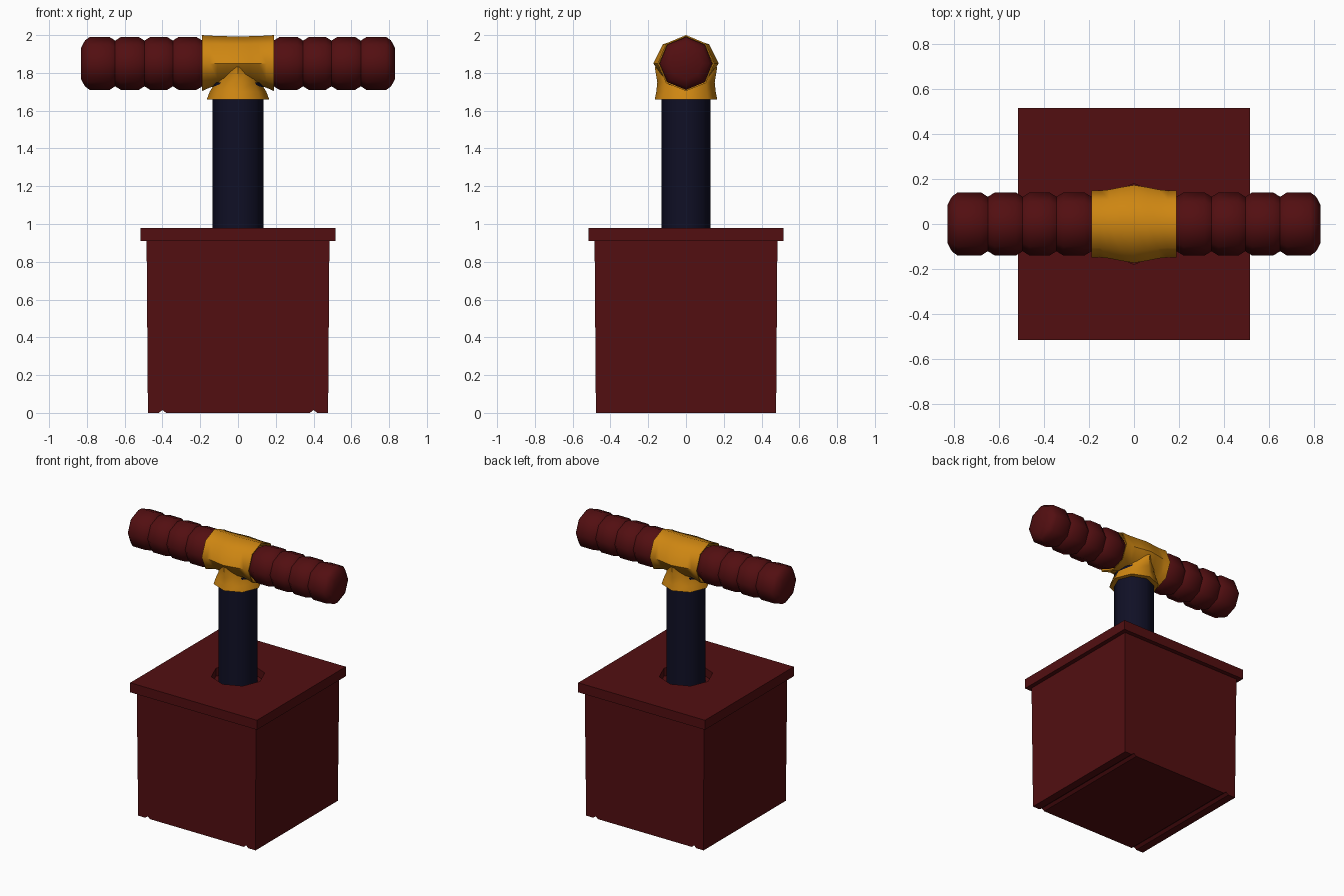
import bpy, bmesh, math
from mathutils import Vector

if "Cube" in bpy.data.objects:
    bpy.data.objects.remove(bpy.data.objects["Cube"])

def material(name, rgb):
    m = bpy.data.materials.new(name)
    m.diffuse_color = (*rgb, 1)
    m.use_nodes = True
    m.node_tree.nodes["Principled BSDF"].inputs["Base Color"].default_value = m.diffuse_color
    return m

RED = material("dark red", (0.085, 0.0045, 0.0055))
NAVY = material("dark navy", (0.005, 0.005, 0.019))
GOLD = material("golden yellow", (0.62, 0.24, 0.006))

def finish(name, bm, mat, smooth=None):
    bmesh.ops.recalc_face_normals(bm, faces=bm.faces)
    me = bpy.data.meshes.new(name)
    bm.to_mesh(me)
    bm.free()
    me.materials.append(mat)
    ob = bpy.data.objects.new(name, me)
    bpy.context.collection.objects.link(ob)
    if smooth:
        bpy.ops.object.select_all(action='DESELECT')
        ob.select_set(True)
        bpy.context.view_layer.objects.active = ob
        bpy.ops.object.shade_smooth_by_angle(angle=math.radians(smooth))
    return ob

def loft(name, rings, mat, smooth=None, closed=False):
    """Skin a list of equal-sized point rings, capping the ends unless closed."""
    bm = bmesh.new()
    vs = [[bm.verts.new(p) for p in r] for r in rings]
    n = len(vs[0])
    pairs = list(zip(vs, vs[1:])) + ([(vs[-1], vs[0])] if closed else [])
    for a, b in pairs:
        for i in range(n):
            j = (i + 1) % n
            bm.faces.new((a[i], a[j], b[j], b[i]))
    if not closed:
        bm.faces.new(vs[0])
        bm.faces.new(vs[-1])
    return finish(name, bm, mat, smooth)

DIRS = [(math.cos(i * math.pi / 4), math.sin(i * math.pi / 4)) for i in range(8)]
AXIS_Z = 1.85

def ring_x(x, ry, top, bottom=None):
    bottom = top if bottom is None else bottom
    return [(x, ry * c, AXIS_Z + (top if s > 0 else bottom) * s) for c, s in DIRS]

def ring_z(z, rx, ry):
    return [(rx * c, ry * s, z) for c, s in DIRS]

# Box body: front outline with two small notches, extruded front to back
half = [(0.38, 0), (0.40, 0.015), (0.42, 0), (0.477, 0), (0.484, 0.92)]
outline = half + [(-x, z) for x, z in reversed(half)]
loft("box_body", [[(x, y * (0.477 + 0.0076 * z), z) for x, z in outline] for y in (-1, 1)], RED)

# Lid with an eight-sided hole around the pole
def square(r, z):
    # eight points round a square, matching the hole's eight corners
    return [(r * c / max(abs(c), abs(s)), r * s / max(abs(c), abs(s)), z) for c, s in DIRS]

loft("lid", [square(0.515, 0.91), square(0.515, 0.98),
             ring_z(0.98, 0.18, 0.18), ring_z(0.91, 0.18, 0.18)], RED, closed=True)

# Pole
loft("pole", [ring_z(0.90, 0.135, 0.13), ring_z(1.75, 0.135, 0.13)], NAVY, 50)

# Ribbed handle, mirrored about the middle
prof = [(0.14, 0.10), (0.19, 0.122)]
for g in (0.345, 0.495, 0.65):
    prof += [(prof[-1][0] + 0.03, 0.14), (g - 0.03, 0.14), (g, 0.121)]
prof += [(0.68, 0.14), (0.785, 0.14), (0.81, 0.122), (0.83, 0.085)]
prof = [(-x, r) for x, r in reversed(prof)] + prof
loft("handle", [ring_x(x, r, r) for x, r in prof], RED, 50)

# Tee collar: sleeve round the handle, recessed at both ends
side = [(0.06, 0.163, 0.144, 0.112), (0.11, 0.153, 0.146, 0.115),
        (0.15, 0.149, 0.147, 0.128), (0.19, 0.15, 0.15, 0.146),
        (0.19, 0.143, 0.143, 0.139), (0.15, 0.12, 0.12, 0.11)]
sleeve = [(-x, *r) for x, *r in reversed(side)] + [(0, 0.173, 0.143, 0.11)] + side
loft("collar_sleeve", [ring_x(*s) for s in sleeve], GOLD, 50)

# Flared skirt joining the sleeve to the pole
loft("collar_skirt", [ring_z(1.66, 0.165, 0.165), ring_z(1.70, 0.15, 0.157),
                      ring_z(1.75, 0.12, 0.152), ring_z(1.83, 0.10, 0.165)], GOLD, 50)
